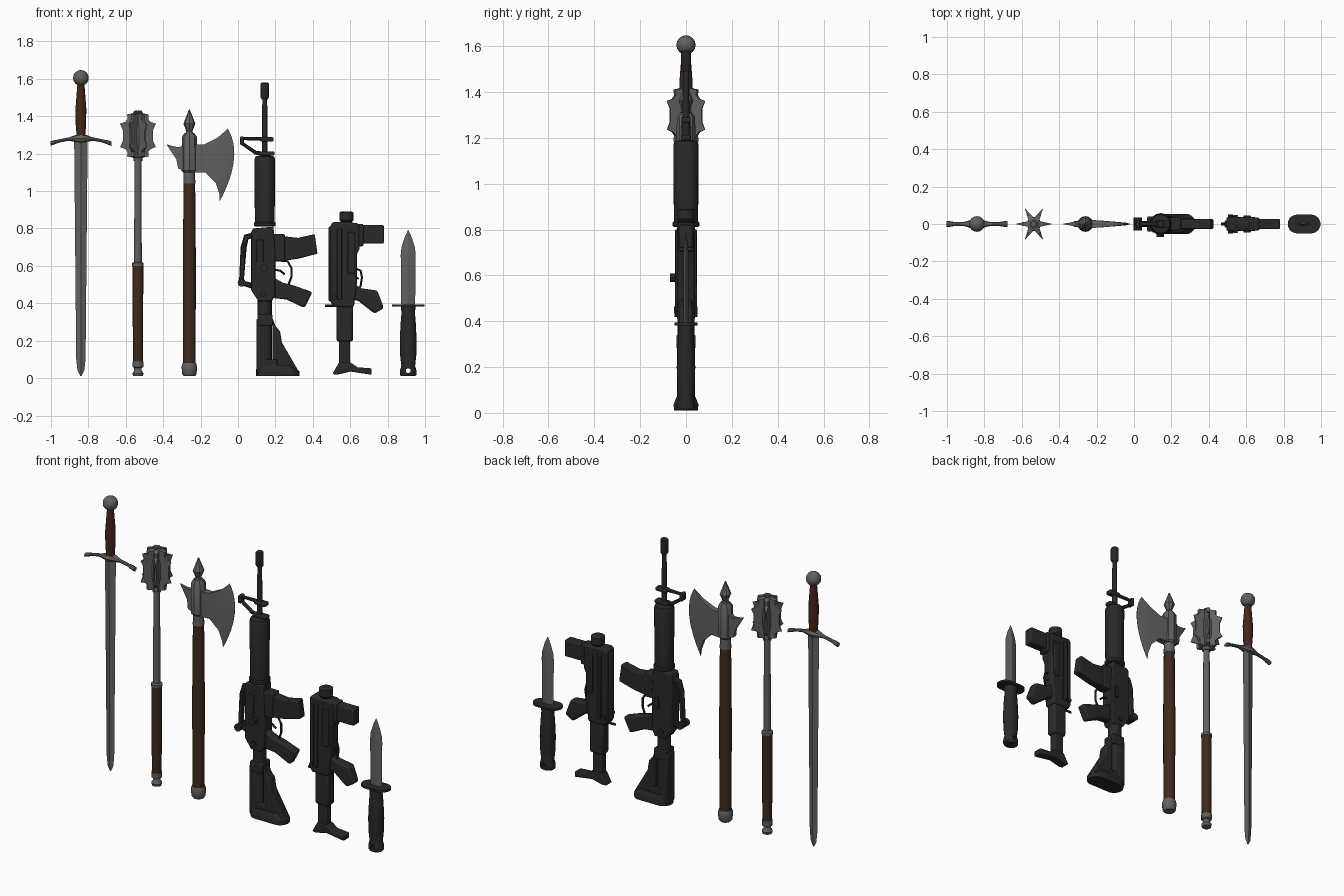
import bpy, bmesh
from math import sin, cos, pi, radians
from mathutils import Matrix, Vector

cube = bpy.data.objects.get("Cube")
if cube:
    bpy.data.objects.remove(cube)


def material(name, r, g, b):
    m = bpy.data.materials.new(name)
    m.use_nodes = True
    m.diffuse_color = (r, g, b, 1)
    m.node_tree.nodes["Principled BSDF"].inputs["Base Color"].default_value = (r, g, b, 1)
    return m


STEEL = material("steel", .12, .12, .12)
WOOD = material("dark wood", .05, .023, .011)
LEATHER = material("brown leather", .06, .02, .009)
BLACK = material("gun black", .022, .022, .022)


def link(name, me, mat, angle=35):
    me.materials.clear()
    me.materials.append(mat)
    me.shade_smooth()
    me.set_sharp_from_angle(angle=radians(angle))
    ob = bpy.data.objects.new(name, me)
    bpy.context.collection.objects.link(ob)
    return ob


def bake(ob):
    return bpy.data.meshes.new_from_object(ob.evaluated_get(bpy.context.evaluated_depsgraph_get()))


def finish(name, bm, mat, angle=35):
    bmesh.ops.recalc_face_normals(bm, faces=bm.faces)
    me = bpy.data.meshes.new(name)
    bm.to_mesh(me)
    bm.free()
    return link(name, me, mat, angle)


def loft(name, rings, mat, angle=35):
    """Skin a row of closed rings and cap both ends."""
    bm = bmesh.new()
    rows = [[bm.verts.new(p) for p in ring] for ring in rings]
    n = len(rows[0])
    for a, b in zip(rows, rows[1:]):
        for i in range(n):
            j = (i + 1) % n
            bm.faces.new((a[i], a[j], b[j], b[i]))
    bm.faces.new(rows[0])
    bm.faces.new(rows[-1])
    return finish(name, bm, mat, angle)


def column(name, x, sections, mat, n=16, flat=1, angle=35):
    """Upright turned part; sections are (z, radius), flat squeezes its depth."""
    rings = [[(x + r * cos(2 * pi * i / n), r * flat * sin(2 * pi * i / n), z)
              for i in range(n)] for z, r in sections]
    return loft(name, rings, mat, angle)


def plate(name, outline, half, mat=BLACK, bevel=.006, y=0):
    """Side outline in x and z, extruded to a depth."""
    bm = bmesh.new()
    face = bm.faces.new([bm.verts.new((px, y - half, pz)) for px, pz in outline])
    ext = bmesh.ops.extrude_face_region(bm, geom=[face])
    bmesh.ops.translate(bm, vec=(0, 2 * half, 0),
                        verts=[v for v in ext["geom"] if isinstance(v, bmesh.types.BMVert)])
    ob = finish(name, bm, mat)
    if bevel:
        mod = ob.modifiers.new("soft edges", "BEVEL")
        mod.width, mod.segments = bevel, 2
    return ob


def block(name, x0, x1, z0, z1, half, **kw):
    return plate(name, [(x0, z0), (x1, z0), (x1, z1), (x0, z1)], half, **kw)


def tube(name, points, radius, mat=BLACK):
    """Round rod along a path."""
    cu = bpy.data.curves.new(name, "CURVE")
    cu.dimensions, cu.bevel_depth, cu.bevel_resolution = "3D", radius, 3
    cu.use_fill_caps = True
    sp = cu.splines.new("POLY")
    sp.points.add(len(points) - 1)
    for p, co in zip(sp.points, points):
        p.co = (*co, 1)
    tmp = bpy.data.objects.new("path", cu)
    bpy.context.collection.objects.link(tmp)
    me = bake(tmp)
    bpy.data.objects.remove(tmp)
    return link(name, me, mat)


def ball(z, r, steps=8, start=0):
    return [(z - r * cos(pi * i / steps), max(r * sin(pi * i / steps), .002))
            for i in range(start, steps + 1)]


# Sword
SX = -.84
column("sword_blade", SX, [(.01, .003), (.04, .018), (.1, .025), (1.28, .036)], STEEL, 4, .33, 15)
column("sword_grip", SX, [(1.28, .022), (1.36, .028), (1.44, .029), (1.57, .019)], LEATHER)
column("sword_pommel", SX, ball(1.605, .042), STEEL)
arms = []
for i in range(-8, 9):
    t = i / 8
    r = .011 + .022 * max(0, 1 - abs(t) * 2.5) + (.004 if abs(i) > 6 else 0)
    arms.append([(SX + .163 * t, r * cos(a * pi / 4), 1.282 - .028 * t * t + .8 * r * sin(a * pi / 4))
                 for a in range(8)])
loft("sword_guard", arms, STEEL)

# Mace
MX = -.535
column("mace_pommel", MX, [(.01, .026), (.025, .03), (.04, .02), (.055, .02), (.06, .03), (.09, .03)], STEEL)
column("mace_grip", MX, [(.09, .027), (.6, .029)], WOOD)
column("mace_collar", MX, [(.6, .031), (.615, .031), (.622, .019)], STEEL)
column("mace_shaft", MX, [(.61, .021), (1.17, .018)], STEEL)
column("mace_core", MX, [(1.16, .024), (1.19, .026), (1.25, .038), (1.34, .038),
                         (1.41, .02), (1.43, .012)], STEEL)
fin = [(0, 1.17), (.03, 1.18), (.058, 1.185), (.055, 1.21), (.068, 1.225), (.096, 1.235), (.08, 1.27),
       (.08, 1.325), (.096, 1.36), (.068, 1.37), (.055, 1.385), (.058, 1.41), (.03, 1.415), (0, 1.43)]
for k in range(6):
    ob = plate("mace_flange", fin, .022, STEEL, bevel=0)
    for v in ob.data.vertices:
        v.co.y *= 1 - v.co.x / .1
    ob.data.transform(Matrix.Translation((MX, 0, 0)) @ Matrix.Rotation(k * pi / 3, 4, "Z"))

# Battle axe
AX = -.26
column("axe_pommel", AX, [(.01, .03), (.02, .038), (.06, .042), (.08, .036)], STEEL)
column("axe_handle", AX, [(.075, .033), (.6, .035), (1.04, .031)], WOOD)
column("axe_ferrule", AX, [(1.04, .032), (1.11, .03)], STEEL)
column("axe_socket", AX, [(1.1, .034), (1.11, .042), (1.29, .04), (1.31, .026)], STEEL, 8)
column("axe_top_spike", AX, [(1.3, .024), (1.32, .016), (1.36, .032), (1.435, .003)], STEEL, 8)


def wedge(name, stations):
    """Tapered blade; each station is (top, middle, bottom, half thickness)."""
    rings = []
    for top, mid, low, thick in stations:
        t, m, b = Vector(top), Vector(mid), Vector(low)
        arc = [t * (1 - u) ** 2 + (2 * m - (t + b) / 2) * 2 * u * (1 - u) + b * u * u
               for u in [i / 12 for i in range(13)]]
        rings.append([(p.x, -thick, p.y) for p in arc] + [(p.x, thick, p.y) for p in reversed(arc)])
    return loft(name, rings, STEEL, 40)


wedge("axe_blade", [((-.24, 1.25), (-.24, 1.18), (-.24, 1.1), .022),
                    ((-.18, 1.25), (-.17, 1.18), (-.175, 1.1), .018),
                    ((-.11, 1.285), (-.1, 1.17), (-.12, 1.045), .012),
                    ((-.075, 1.315), (-.045, 1.165), (-.1, .985), .007),
                    ((-.055, 1.335), (-.022, 1.165), (-.098, .945), .001)])
wedge("axe_back_spike", [((-.28, 1.26), (-.28, 1.18), (-.28, 1.11), .02),
                         ((-.31, 1.235), (-.31, 1.18), (-.32, 1.12), .015),
                         ((-.34, 1.238), (-.335, 1.205), (-.33, 1.17), .008),
                         ((-.38, 1.25), (-.379, 1.246), (-.376, 1.24), .001)])

# Rifle barrel group
RX = .143
column("rifle_barrel", RX, [(1.17, .016), (1.5, .013)], BLACK)
column("rifle_flash_hider", RX, [(1.49, .016), (1.5, .022), (1.575, .022), (1.58, .018)], BLACK)
column("rifle_handguard", RX, [(.81, .05), (.815, .058), (.83, .058), (.835, .053), (1.17, .055),
                               (1.185, .05), (1.19, .03)], BLACK, 24)
block("rifle_sight_base", .112, .195, 1.19, 1.212, .02)
block("rifle_sight_clamp", .118, .19, 1.265, 1.288, .02)
tube("rifle_front_sight", [(.14, 0, 1.28), (.025, 0, 1.28), (.022, 0, 1.255), (.095, 0, 1.205), (.14, 0, 1.2)], .011)
block("rifle_sight_post", .012, .032, 1.245, 1.292, .02)

# Rifle receiver
plate("rifle_receiver", [(.08, .8), (.19, .81), (.2, .64), (.2, .45), (.18, .41), (.11, .41),
                         (.07, .47), (.07, .78)], .04)
block("rifle_magazine_well", .16, .25, .625, .77, .034)
plate("rifle_magazine", [(.23, .625), (.32, .638), (.425, .665), (.41, .77), (.32, .75), (.23, .76)], .026)
plate("rifle_pistol_grip", [(.17, .55), (.24, .51), (.3, .495), (.398, .46), (.355, .375),
                            (.26, .42), (.17, .43)], .025, bevel=.01)
tube("rifle_trigger_guard", [(.2, 0, .63), (.265, 0, .625), (.285, 0, .59), (.285, 0, .54), (.27, 0, .5)], .006)
tube("rifle_trigger", [(.19, 0, .58), (.225, 0, .575), (.25, 0, .555)], .006)
tube("rifle_carry_handle", [(.09, 0, .765), (.045, 0, .755), (.03, 0, .7), (.018, 0, .51), (.09, 0, .49)], .017)
tube("rifle_rear_sight_knob", [(.02, -.035, .51), (.02, .035, .51)], .022)
tube("rifle_forward_assist", [(.14, -.07, .59), (.14, 0, .59)], .02)
tube("rifle_selector", [(.135, -.052, .45), (.135, .05, .45)], .015)
block("rifle_ejection_cover", .1, .135, .62, .74, .005, bevel=.002, y=-.041)
block("rifle_bolt_catch", .15, .175, .58, .65, .006, bevel=.002, y=.042)

# Rifle stock
column("rifle_buffer_tube", RX, [(.03, .038), (.43, .038)], BLACK)
block("rifle_stock_collar", .105, .185, .28, .34, .042)
block("rifle_stock_spine", .098, .15, .02, .32, .04, bevel=.012)
plate("rifle_stock_web", [(.185, .32), (.2, .28), (.225, .25), (.235, .19), (.325, .035), (.325, .02), (.185, .02)], .03)
block("rifle_stock_foot", .11, .21, .02, .1, .038)


def capsule(x0, x1, r, z):
    half = (x1 - x0) / 2 - r
    return [((x0 + x1) / 2 + (half if cos(a) > 0 else -half) + r * cos(a), r * sin(a), z)
            for a in [(i + .5) * pi / 12 for i in range(24)]]


loft("rifle_butt_plate", [capsule(.095, .33, .052, .01), capsule(.095, .33, .055, .035),
                          capsule(.1, .29, .042, .07)], BLACK)

# Submachine gun
GX = .58
column("smg_muzzle", GX, [(.8, .032), (.835, .03), (.845, .038), (.885, .038), (.89, .03)], BLACK)
plate("smg_receiver", [(.495, .82), (.51, .835), (.635, .83), (.65, .82), (.65, .69), (.635, .66),
                       (.635, .5), (.62, .38), (.51, .38), (.495, .41)], .038, bevel=.012)
block("smg_top_rail", .485, .51, .41, .81, .02)
for side in (-1, 1):
    block("smg_side_rib", .53, .555, .42, .8, .006, bevel=.004, y=side * .042)
    block("smg_side_cover", .585, .625, .56, .78, .006, bevel=.004, y=side * .04)
tube("smg_charging_pin", [(.465, 0, .387), (.52, 0, .387)], .007)
tube("smg_cocking_knob", [(.515, -.05, .43), (.515, .05, .43)], .013)
block("smg_magazine_well", .63, .67, .705, .825, .034)
block("smg_magazine", .66, .78, .72, .818, .028)
plate("smg_pistol_grip", [(.59, .52), (.66, .48), (.745, .468), (.78, .375), (.73, .345),
                          (.64, .415), (.6, .42)], .028, bevel=.01)
tube("smg_trigger_guard", [(.63, 0, .585), (.655, 0, .575), (.663, 0, .54), (.655, 0, .49), (.64, 0, .475)], .006)
tube("smg_trigger", [(.625, 0, .545), (.645, 0, .53)], .005)
block("smg_stock_sleeve", .527, .615, .195, .39, .032, bevel=.012)
block("smg_stock_tube", .54, .6, .04, .2, .024)
plate("smg_shoulder_rest", [(.505, .022), (.53, .018), (.6, .035), (.715, .018), (.715, .052),
                            (.64, .058), (.6, .085), (.54, .085)], .028)

# Combat knife
KX = .91
column("knife_blade", KX, [(.38, .037), (.66, .04), (.7, .036), (.75, .02), (.79, .002)], STEEL, 4, .3, 15)
loft("knife_guard", [capsule(.822, .997, .05, z) for z in (.382, .394)], BLACK)
handle = column("knife_handle", KX, [(.01, .038), (.018, .044), (.04, .044), (.065, .037), (.12, .043),
                                     (.2, .045), (.29, .041), (.35, .036), (.385, .04)], BLACK, 20, .9)
cutter = tube("lanyard_cutter", [(KX, -.1, .04), (KX, .1, .04)], .013)
cutter.hide_render = True
cut = handle.modifiers.new("lanyard hole", "BOOLEAN")
cut.operation, cut.object = "DIFFERENCE", cutter
bpy.context.view_layer.update()
mesh = bake(handle)
handle.modifiers.clear()
handle.data = mesh
bpy.data.objects.remove(cutter)
